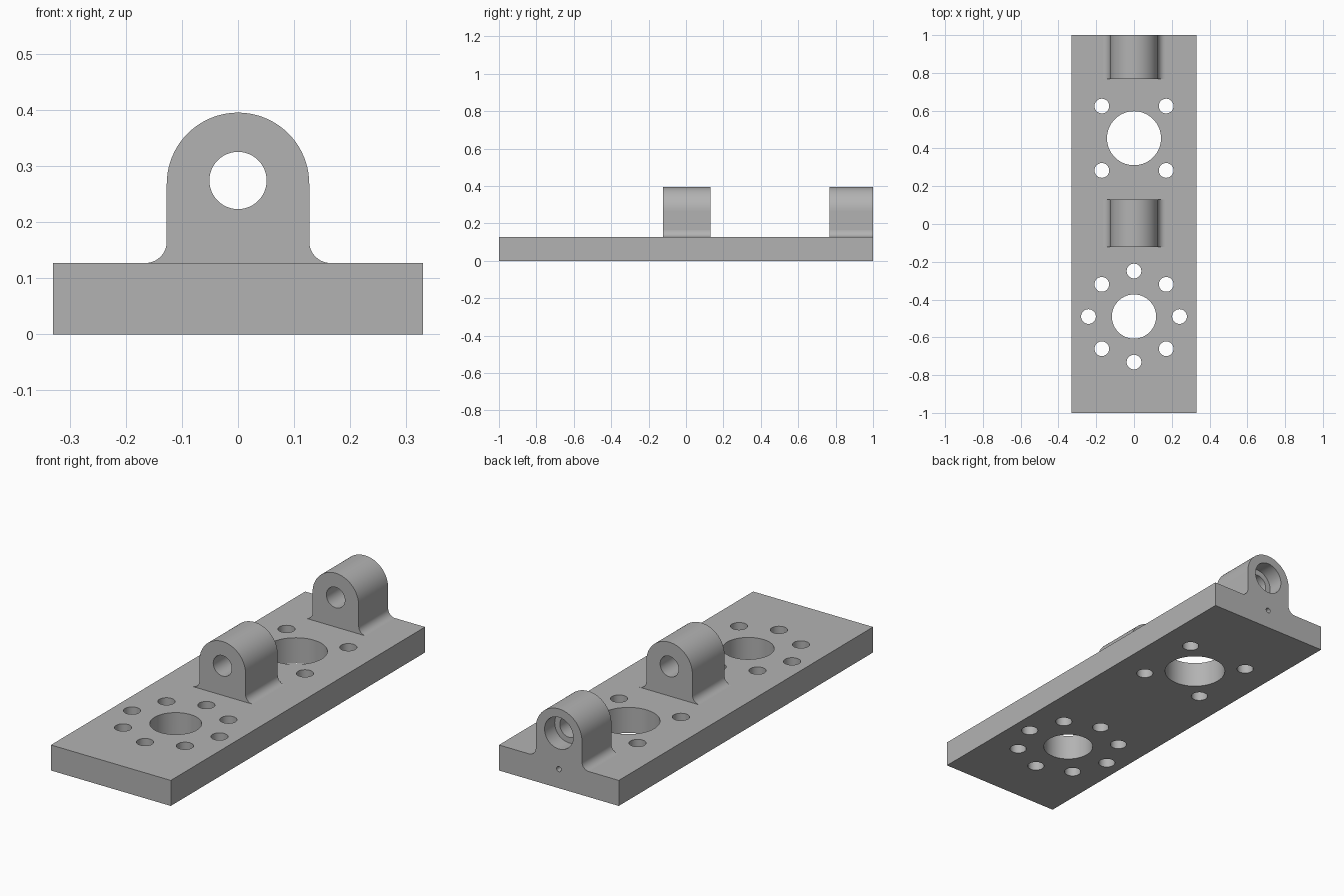
import bpy
import bmesh
from math import pi, sin, cos
from mathutils import Matrix, Vector

if "Cube" in bpy.data.objects:
    bpy.data.objects.remove(bpy.data.objects["Cube"], do_unlink=True)

PLATE_W, PLATE_H = 0.33, 0.127            # half width, thickness
LUG_R, LUG_Z, FILLET = 0.127, 0.268, 0.038
BORE_Z = 0.274

metal = bpy.data.materials.new("grey_metal")
metal.use_nodes = True
grey = (0.45, 0.45, 0.45, 1)
metal.diffuse_color = grey
metal.node_tree.nodes["Principled BSDF"].inputs["Base Color"].default_value = grey


def make_object(name, bm):
    bmesh.ops.recalc_face_normals(bm, faces=bm.faces)
    mesh = bpy.data.meshes.new(name)
    bm.to_mesh(mesh)
    bm.free()
    mesh.materials.append(metal)
    obj = bpy.data.objects.new(name, mesh)
    bpy.context.collection.objects.link(obj)
    return obj


def arc(cx, cz, r, start, end, steps):
    angles = [start + (end - start) * i / steps for i in range(steps + 1)]
    return [(cx + r * cos(a), cz + r * sin(a)) for a in angles]


def add_cylinder(bm, centre, radius, depth, along_y=False, sides=32):
    turn = Matrix.Rotation(pi / 2, 4, "X") if along_y else Matrix()
    bmesh.ops.create_cone(bm, cap_ends=True, segments=sides, radius1=radius,
                          radius2=radius, depth=depth,
                          matrix=Matrix.Translation(centre) @ turn)


def make_lug(name, y0, y1):
    # Round-topped outline with a concave fillet at each foot
    foot = LUG_R + FILLET
    right = arc(foot, PLATE_H + FILLET, FILLET, -pi / 2, -pi, 10)
    top = arc(0, LUG_Z, LUG_R, 0, pi, 40)
    left = [(-x, z) for x, z in reversed(right)]
    outline = [(foot, PLATE_H / 2)] + right + top + left + [(-foot, PLATE_H / 2)]
    bm = bmesh.new()
    face = bm.faces.new([bm.verts.new((x, y0, z)) for x, z in outline])
    swept = bmesh.ops.extrude_face_region(bm, geom=[face])["geom"]
    moved = [v for v in swept if isinstance(v, bmesh.types.BMVert)]
    bmesh.ops.translate(bm, verts=moved, vec=(0, y1 - y0, 0))
    return make_object(name, bm)


def combine(target, other, operation):
    mod = target.modifiers.new(other.name, "BOOLEAN")
    mod.operation, mod.solver, mod.object = operation, "EXACT", other
    other.hide_render = True
    bpy.ops.object.select_all(action="DESELECT")
    bpy.context.view_layer.objects.active = target
    target.select_set(True)
    bpy.ops.object.modifier_apply(modifier=mod.name)
    bpy.data.objects.remove(other, do_unlink=True)


# Base plate
bm = bmesh.new()
bmesh.ops.create_cube(bm, size=1, matrix=Matrix.Translation((0, 0, PLATE_H / 2))
                      @ Matrix.Diagonal((2 * PLATE_W, 2, PLATE_H, 1)))
plate = make_object("mounting_plate_with_lugs", bm)

# Middle and rear lugs
combine(plate, make_lug("middle_lug", -0.122, 0.131), "UNION")
combine(plate, make_lug("rear_lug", 0.768, 1.0), "UNION")

# Plate holes: a large hole inside a ring of small ones, twice
bm = bmesh.new()
for y, radius, count, start in ((0.454, 0.143, 4, pi / 4), (-0.49, 0.117, 8, 0)):
    centre = Vector((0, y, PLATE_H / 2))
    add_cylinder(bm, centre, radius, 0.3, sides=64)
    for i in range(count):
        a = start + 2 * pi * i / count
        add_cylinder(bm, centre + 0.241 * Vector((cos(a), sin(a), 0)), 0.039, 0.3)
combine(plate, make_object("plate_hole_cutter", bm), "DIFFERENCE")

# Bore through both lugs
bm = bmesh.new()
add_cylinder(bm, (0, 0, BORE_Z), 0.051, 2.4, True, 48)
combine(plate, make_object("bore_cutter", bm), "DIFFERENCE")

# Counterbore and small blind hole in the rear face
bm = bmesh.new()
add_cylinder(bm, (0, 1.0, BORE_Z), 0.079, 0.16, True, 48)
add_cylinder(bm, (0, 1.0, 0.095), 0.013, 0.24, True, 20)
combine(plate, make_object("rear_face_cutter", bm), "DIFFERENCE")

# Smooth the curved walls, keep the large plane faces flat
bpy.ops.object.shade_smooth_by_angle(angle=pi / 6)
for poly in plate.data.polygons:
    if poly.area > 0.015 or len(poly.vertices) > 8:
        poly.use_smooth = False
